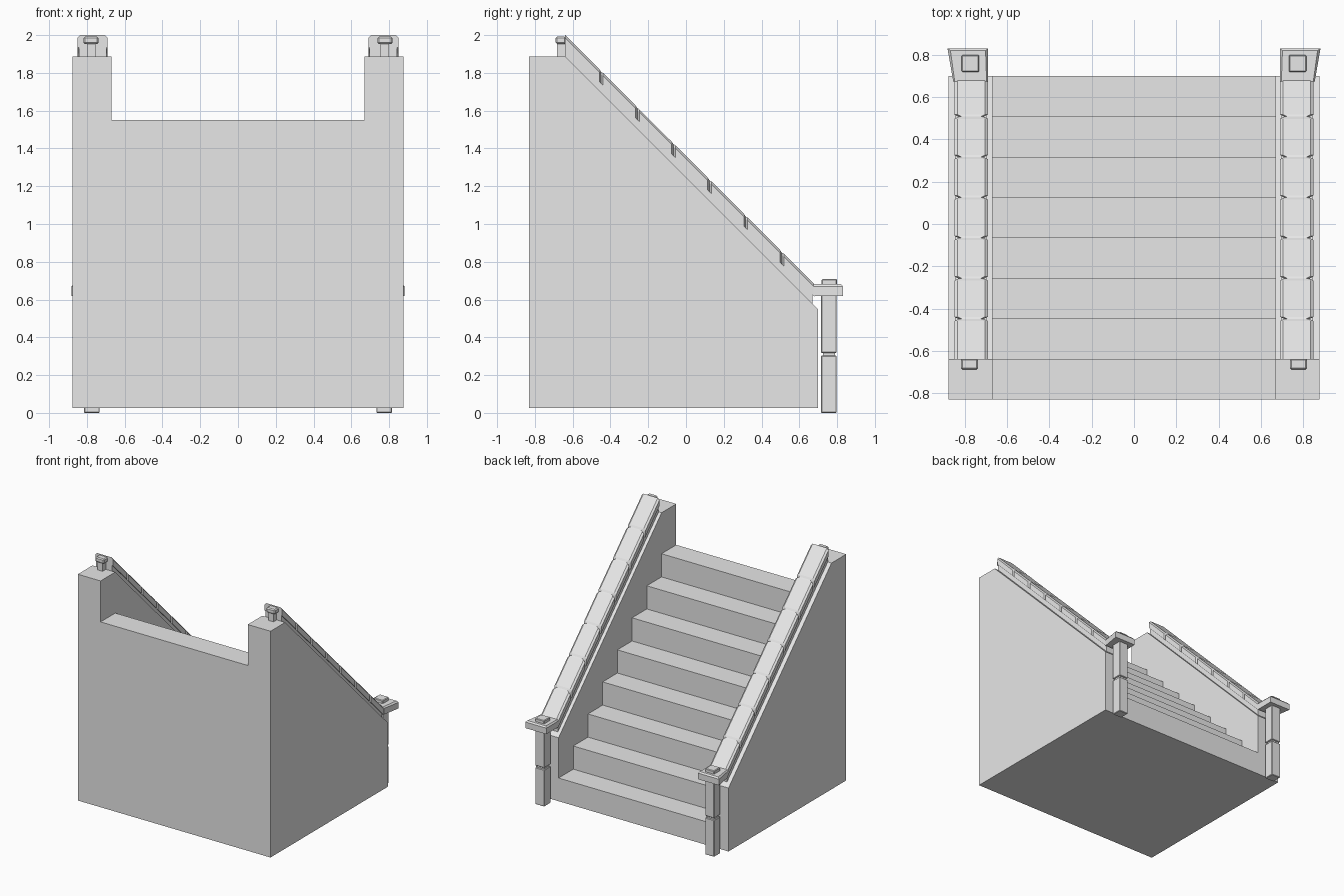
import bpy
import bmesh

cube = bpy.data.objects.get("Cube")
if cube:
    bpy.data.objects.remove(cube, do_unlink=True)

stone = bpy.data.materials.new("light_grey_stone")
stone.use_nodes = True
GREY = (0.8, 0.8, 0.8, 1.0)
stone.diffuse_color = GREY
stone.node_tree.nodes["Principled BSDF"].inputs["Base Color"].default_value = GREY


def loft(name, rings):
    """Closed solid through a list of rings with equal point counts."""
    bm = bmesh.new()
    loops = [[bm.verts.new(p) for p in ring] for ring in rings]
    n = len(loops[0])
    for a, b in zip(loops, loops[1:]):
        for i in range(n):
            j = (i + 1) % n
            bm.faces.new((a[i], a[j], b[j], b[i]))
    bm.faces.new(loops[0])
    bm.faces.new(loops[-1])
    bmesh.ops.recalc_face_normals(bm, faces=bm.faces)
    mesh = bpy.data.meshes.new(name)
    bm.to_mesh(mesh)
    bm.free()
    mesh.materials.append(stone)
    obj = bpy.data.objects.new(name, mesh)
    bpy.context.collection.objects.link(obj)
    return obj


def prism(name, profile, x0, x1):
    """Extrude a (y, z) profile along x."""
    return loft(name, [[(x, y, z) for y, z in profile] for x in (x0, x1)])


def box(name, x, y, z, bevel=0):
    obj = prism(name, [(y[0], z[0]), (y[1], z[0]), (y[1], z[1]), (y[0], z[1])], *x)
    if bevel:
        mod = obj.modifiers.new("chamfer", "BEVEL")
        mod.width = bevel
        mod.segments = 1
    return obj


BACK, FOOT, BASE = -0.83, 0.70, 0.025
WALL_IN, WALL_OUT = 0.67, 0.877
STEPS, TOP = 8, 1.55
rise = (TOP - BASE) / STEPS
run = (FOOT - BACK) / STEPS

# Solid flight of steps
profile = [(BACK, BASE), (FOOT, BASE)]
for i in range(STEPS):
    y, z = FOOT - i * run, BASE + (i + 1) * rise
    profile += [(y, z), (y - run, z)]
prism("steps", profile, -WALL_IN, WALL_IN)

RAIL_IN, RAIL_OUT = 0.69, 0.85
RAIL_TOP, RAIL_LOW, WALL_LINE = 1.36, 1.295, 1.247   # heights where y = 0
RAIL_START, RAIL_END = -0.64, 0.68


def rail_ring(s, y, inset, drop):
    """Chamfered rail section at depth y, following the 45 degree slope."""
    a, b, c = RAIL_IN + inset, RAIL_OUT - inset, 0.015
    low, high = RAIL_LOW - y, RAIL_TOP - drop - y
    pts = [(a, low), (b, low), (b, high - c), (b - c, high), (a + c, high), (a, high - c)]
    return [(s * x, y, z) for x, z in pts]


for s, side in ((1, "left"), (-1, "right")):
    # Side wall with sloping top
    prism(side + "_wall",
          [(BACK, BASE), (FOOT, BASE), (FOOT, WALL_LINE - FOOT),
           (RAIL_START, WALL_LINE - RAIL_START), (BACK, WALL_LINE - RAIL_START)],
          s * WALL_IN, s * WALL_OUT)

    # Narrow bed under the rail
    prism(side + "_rail_bed",
          [(RAIL_START, WALL_LINE - RAIL_START), (0.67, WALL_LINE - 0.67),
           (0.67, RAIL_LOW - 0.67), (RAIL_START, RAIL_LOW - RAIL_START)],
          s * (RAIL_IN + 0.007), s * (RAIL_OUT - 0.007))

    # Rail blocks with notched joints
    count = STEPS - 1
    for i in range(count):
        y0 = RAIL_START + i * run
        y1 = RAIL_END if i == count - 1 else y0 + run
        rings = [(y0, 0.02, 0.004), (y0 + 0.01, 0, 0), (y1 - 0.01, 0, 0), (y1, 0.02, 0.004)]
        if i == 0:
            rings = [(y0, 0, 0)] + rings[2:]
        if i == count - 1:
            rings = rings[:2] + [(y1, 0, 0)]
        loft(f"{side}_rail_block_{i + 1}", [rail_ring(s, *r) for r in rings])

    # Knob on the upper rail end
    box(side + "_knob_stem", (s * 0.755, s * 0.80), (-0.682, -0.635), (1.885, 1.96))
    box(side + "_knob_head", (s * 0.738, s * 0.818), (-0.69, -0.635), (1.952, 1.992), 0.008)

    # Newel post in two halves with a recessed joint
    x, y = (s * 0.732, s * 0.815), (0.715, 0.798)
    box(side + "_post_lower", x, y, (0, 0.303), 0.004)
    box(side + "_post_joint", (s * 0.742, s * 0.805), (0.725, 0.788), (0.29, 0.335))
    box(side + "_post_upper", x, y, (0.318, 0.63), 0.004)

    # Flared post cap and top plate
    outline = [(0.69, 0.675), (0.855, 0.675), (0.882, 0.83), (0.69, 0.83)]
    top = [(0.697, 0.675), (0.848, 0.675), (0.868, 0.82), (0.702, 0.82)]
    loft(side + "_post_cap", [[(s * px, py, z) for px, py in ring]
                              for ring, z in ((outline, 0.62), (outline, 0.67), (top, 0.682))])
    box(side + "_cap_plate", x, (0.718, 0.80), (0.675, 0.708), 0.005)
